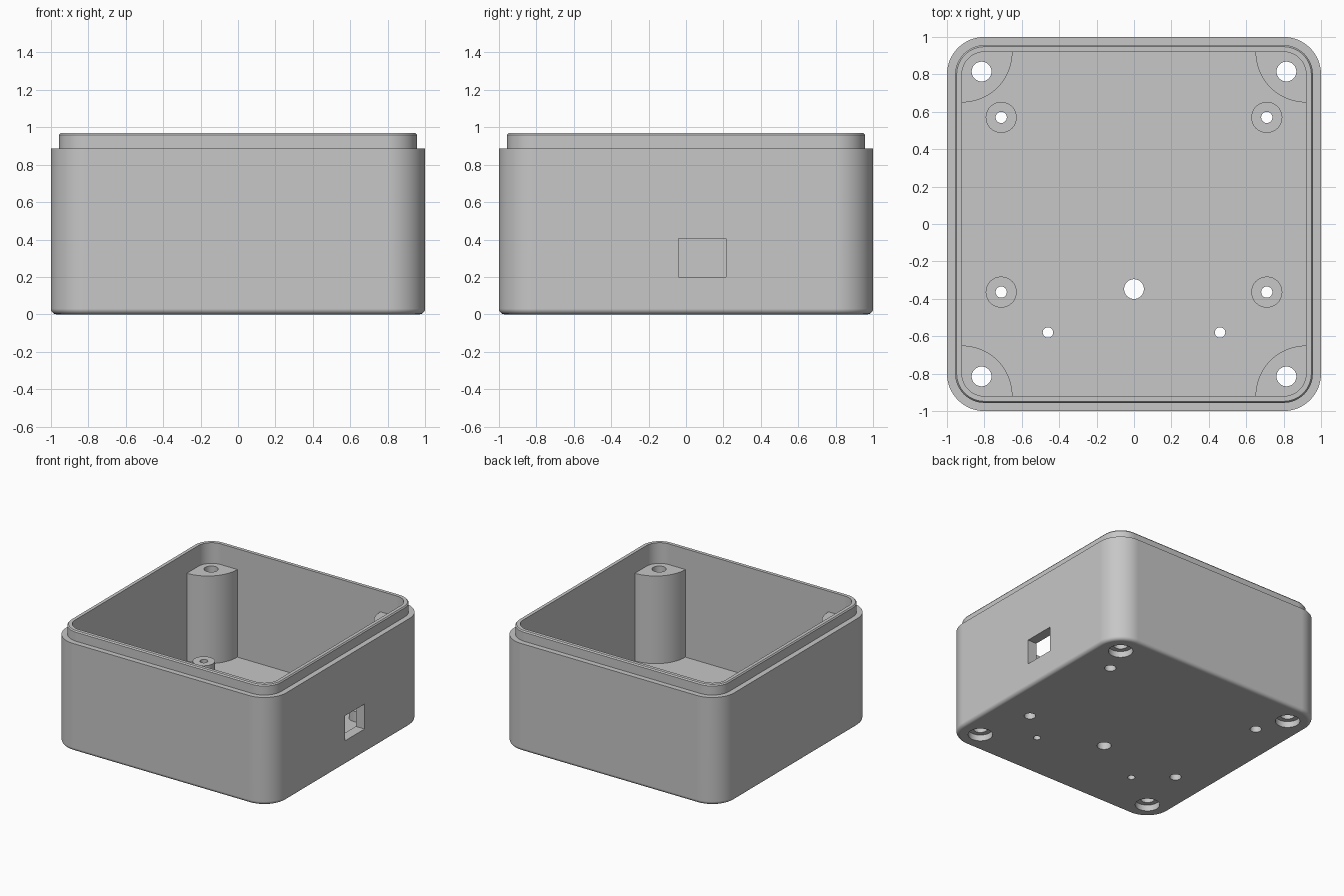
import bpy
import bmesh
import math

cube = bpy.data.objects.get("Cube")
if cube:
    bpy.data.objects.remove(cube, do_unlink=True)

CORNER = 0.2      # outer corner radius
STEPS = 16        # segments per rounded corner
WALL = 0.08
FLOOR = 0.08
FILLET = 0.03

grey = bpy.data.materials.new("light grey plastic")
grey.use_nodes = True
grey.diffuse_color = (0.57, 0.57, 0.57, 1)
grey.node_tree.nodes["Principled BSDF"].inputs["Base Color"].default_value = grey.diffuse_color


def add_object(name, bm):
    bmesh.ops.recalc_face_normals(bm, faces=bm.faces)
    mesh = bpy.data.meshes.new(name)
    bm.to_mesh(mesh)
    bm.free()
    mesh.materials.append(grey)
    obj = bpy.data.objects.new(name, mesh)
    bpy.context.collection.objects.link(obj)
    return obj


def rounded_ring(bm, inset, z):
    """Rounded square outline, inset from the outer wall."""
    radius, c = CORNER - inset, 1 - CORNER
    ring = []
    for k, (sx, sy) in enumerate([(1, 1), (-1, 1), (-1, -1), (1, -1)]):
        for i in range(STEPS + 1):
            a = (k + i / STEPS) * math.pi / 2
            ring.append(bm.verts.new((sx * c + radius * math.cos(a),
                                      sy * c + radius * math.sin(a), z)))
    return ring


def rounded_solid(name, profile):
    """Stack of rounded outlines joined into a closed solid."""
    bm = bmesh.new()
    rings = [rounded_ring(bm, inset, z) for inset, z in profile]
    n = len(rings[0])
    for low, high in zip(rings, rings[1:]):
        for i in range(n):
            j = (i + 1) % n
            bm.faces.new((low[i], low[j], high[j], high[i]))
    bm.faces.new(rings[0][::-1])
    bm.faces.new(rings[-1])
    return add_object(name, bm)


def cylinder(name, x, y, radius, z0, z1, sides=32):
    bm = bmesh.new()
    bmesh.ops.create_cone(bm, cap_ends=True, segments=sides, radius1=radius,
                          radius2=radius, depth=z1 - z0)
    bmesh.ops.translate(bm, verts=bm.verts, vec=(x, y, (z0 + z1) / 2))
    return add_object(name, bm)


def box(name, low, high):
    bm = bmesh.new()
    bmesh.ops.create_cube(bm, size=1)
    for v in bm.verts:
        v.co = [(a + b) / 2 + c * (b - a) for a, b, c in zip(low, high, v.co)]
    return add_object(name, bm)


def cut(target, cutter):
    """Subtract the cutter from the target and discard it."""
    mod = target.modifiers.new("cut", 'BOOLEAN')
    mod.operation = 'DIFFERENCE'
    mod.solver = 'EXACT'
    mod.object = cutter
    cutter.hide_render = True
    bpy.context.view_layer.objects.active = target
    bpy.ops.object.modifier_apply(modifier=mod.name)
    bpy.data.objects.remove(cutter, do_unlink=True)


# Outer body: filleted base, straight wall, ledge, and lip with a softened edge
profile = []
for i in range(6):
    a = i / 5 * math.pi / 2
    profile.append((FILLET * (1 - math.sin(a)), FILLET * (1 - math.cos(a))))
profile += [(0, 0.886), (0.044, 0.886), (0.044, 0.96), (0.052, 0.97)]
body = rounded_solid("enclosure_base", profile)

# Inner space, leaving corner posts and board standoffs standing
cavity = rounded_solid("cavity", [(WALL, FLOOR), (WALL, 1.2)])
posts = [(sx, sy) for sx in (-1, 1) for sy in (-1, 1)]
standoffs = [(sx * 0.71, y) for sx in (-1, 1) for y in (0.57, -0.364)]
for sx, sy in posts:
    cut(cavity, cylinder("corner_post", sx * 0.92, sy * 0.92, 0.27, -0.2, 0.8, 96))
for x, y in standoffs:
    cut(cavity, cylinder("standoff", x, y, 0.083, -0.2, 0.165))
cut(body, cavity)

# Corner screw holes with recesses for the heads
for sx, sy in posts:
    cut(body, cylinder("screw_hole", sx * 0.815, sy * 0.815, 0.053, -0.1, 1))
    cut(body, cylinder("screw_recess", sx * 0.815, sy * 0.815, 0.092, -0.1, 0.05))

# Standoff holes, wider underneath
for x, y in standoffs:
    cut(body, cylinder("standoff_hole", x, y, 0.03, -0.1, 0.3))
    cut(body, cylinder("standoff_recess", x, y, 0.043, -0.1, 0.05))

# Floor holes
for x, y, radius in [(0, -0.348, 0.053), (-0.46, -0.58, 0.028), (0.46, -0.58, 0.028)]:
    cut(body, cylinder("floor_hole", x, y, radius, -0.1, 0.2))

# Side connector opening
cut(body, box("port_opening", (0.85, -0.04, 0.2), (1.1, 0.215, 0.405)))

# Smooth rounded surfaces, crisp edges
bpy.ops.object.select_all(action='DESELECT')
body.select_set(True)
bpy.context.view_layer.objects.active = body
bpy.ops.object.shade_smooth_by_angle(angle=math.radians(30))
weighted = body.modifiers.new("even_shading", 'WEIGHTED_NORMAL')
weighted.keep_sharp = True
